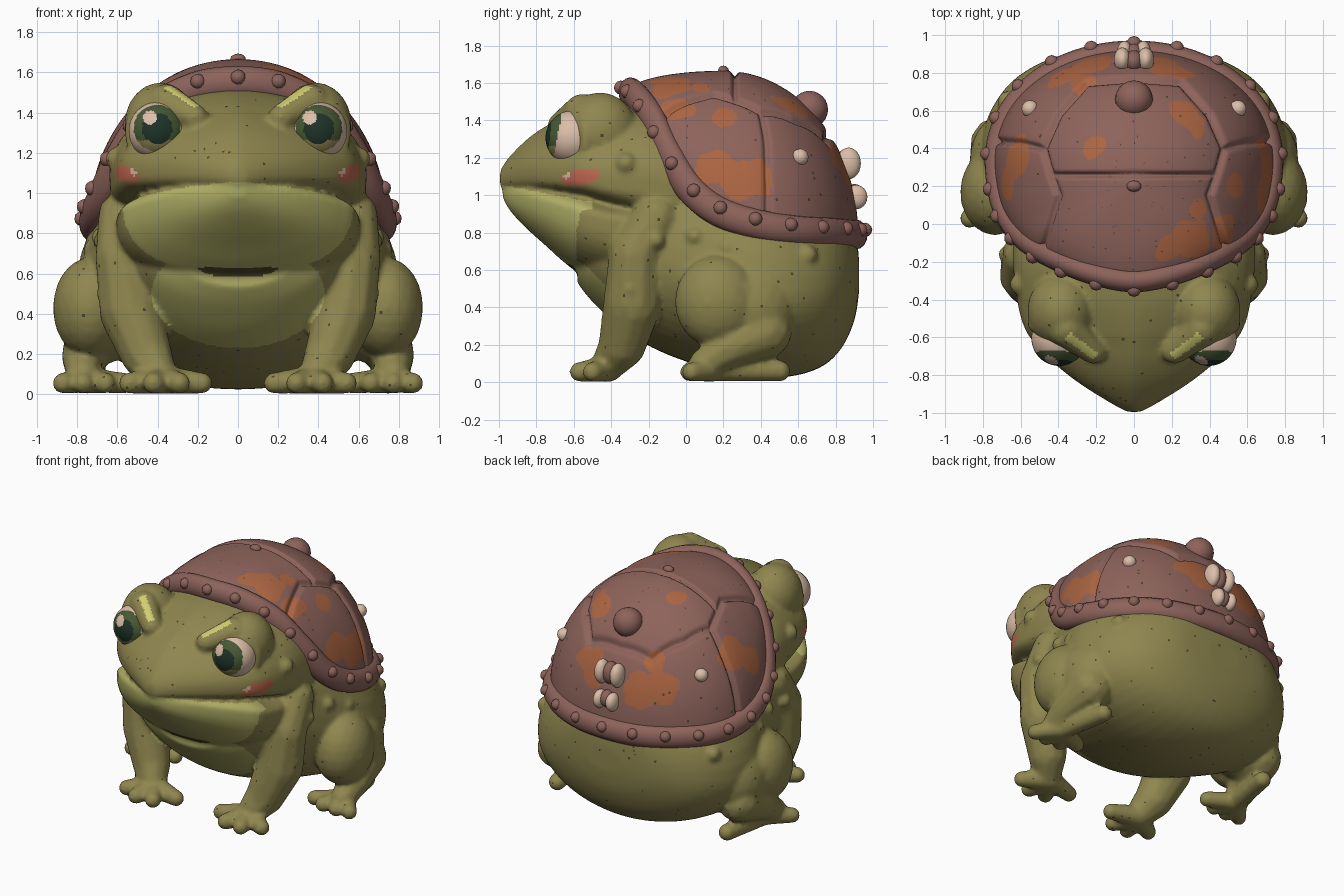
import bpy, bmesh, math, random
from mathutils import Vector, Matrix, noise
from mathutils.bvhtree import BVHTree
from mathutils.geometry import intersect_point_line

if "Cube" in bpy.data.objects:
    bpy.data.objects.remove(bpy.data.objects["Cube"])

random.seed(4)


def colour(name, r, g, b):
    m = bpy.data.materials.new(name)
    m.diffuse_color = [((c / 255 + 0.055) / 1.055) ** 2.4 for c in (r, g, b)] + [1]
    m.use_nodes = True
    m.node_tree.nodes["Principled BSDF"].inputs["Base Color"].default_value = m.diffuse_color
    return m


OLIVE = colour("olive_skin", 143, 134, 79)
THROAT = colour("pale_throat", 180, 178, 104)
SHELL = colour("shell_brown", 141, 99, 91)
ORANGE = colour("rust_patch", 172, 101, 66)
BONE = colour("bone", 220, 190, 168)
PUPIL = colour("pupil", 30, 50, 40)
IRIS = colour("iris_green", 70, 88, 52)
BLUSH = colour("blush", 192, 104, 80)
BROW = colour("brow_yellow", 208, 206, 112)
DARK = colour("dark_mark", 78, 70, 42)


def finish(name, bm, *mats):
    bmesh.ops.recalc_face_normals(bm, faces=bm.faces)
    me = bpy.data.meshes.new(name)
    bm.to_mesh(me)
    bm.free()
    ob = bpy.data.objects.new(name, me)
    bpy.context.collection.objects.link(ob)
    for m in mats:
        me.materials.append(m)
    me.polygons.foreach_set("use_smooth", [True] * len(me.polygons))
    return ob


def spline(a, b, c, d, t):
    return .5 * (2 * b + (c - a) * t + (2 * a - 5 * b + 4 * c - d) * t ** 2 + (3 * b - a - 3 * c + d) * t ** 3)


def blob(bm, loc, size, sub=3):
    size = (size,) * 3 if isinstance(size, (int, float)) else size
    mat = Matrix.Translation(loc) @ Matrix.Diagonal((*size, 1))
    bmesh.ops.create_icosphere(bm, subdivisions=sub, radius=1, matrix=mat)


def limb(bm, side, pts):
    """Rounded limb through (x, y, z, radius) points."""
    for a, b in zip(pts, pts[1:]):
        a, b = Vector(a), Vector(b)
        for i in range(11):
            p = a.lerp(b, i / 10)
            blob(bm, (p[0] * side, p[1], p[2]), p[3], 2)


def loft(bm, rows, low_power, pinch=0):
    """Closed smooth skin through (y, bottom, middle, top, half width) sections."""
    rows = [Vector(r) for r in rows]
    pad = [rows[0]] + rows + [rows[-1]]
    fine = [spline(*pad[i:i + 4], k / 5) for i in range(len(rows) - 1) for k in range(5)] + [rows[-1]]
    rings = []
    for y, bot, mid, top, hw in fine:
        ring = []
        high_power = 1.1 + pinch * min(1, max(0, (-.4 - y) / .25))
        for i in range(48):
            t = math.tau * i / 48
            c, s = math.cos(t), math.sin(t)
            x = math.copysign(abs(c) ** (high_power if s > 0 else 1), c) * hw
            z = mid + (top - mid) * s if s > 0 else mid - (mid - bot) * abs(s) ** low_power
            ring.append(bm.verts.new((x, y, z)))
        rings.append(ring)
    for a, b in zip(rings, rings[1:]):
        for i in range(48):
            bm.faces.new((a[i], a[(i + 1) % 48], b[(i + 1) % 48], b[i]))
    bm.faces.new(rings[0])
    bm.faces.new(rings[-1])


# Body: torso, upper head, jaw and limbs fused into one skin
bm = bmesh.new()
loft(bm, [(-.58, .53, .7, .9, .3), (-.5, .43, .7, 1.1, .45), (-.35, .29, .7, 1.3, .56),
          (-.15, .17, .66, 1.4, .65), (.1, .08, .56, 1.38, .74), (.35, .03, .48, 1.32, .81),
          (.55, .03, .48, 1.2, .78), (.72, .08, .5, 1.06, .68), (.83, .18, .52, .97, .54),
          (.9, .33, .55, .85, .36), (.925, .48, .55, .66, .14)], 1)
loft(bm, [(-.995, 1.05, 1.08, 1.13, .035), (-.95, 1.04, 1.1, 1.2, .12), (-.85, 1.025, 1.12, 1.3, .28),
          (-.75, 1.01, 1.12, 1.37, .41), (-.65, .99, 1.12, 1.42, .51), (-.55, .97, 1.12, 1.46, .58),
          (-.4, .92, 1.1, 1.5, .62), (-.2, .85, 1.1, 1.52, .64), (0, .8, 1.05, 1.46, .62),
          (.2, .9, 1.1, 1.4, .5)], .45, .5)
loft(bm, [(-.98, .985, 1.02, 1.07, .035), (-.935, .91, 1.01, 1.07, .13), (-.85, .82, 1, 1.06, .28),
          (-.75, .73, .97, 1.06, .41), (-.65, .64, .94, 1.05, .51), (-.55, .57, .91, 1.04, .58),
          (-.4, .52, .87, 1, .605), (-.2, .5, .85, 1, .6)], .75)
for s in (-1, 1):
    # eye mound, brow ridge and eyelid ring
    blob(bm, (.385 * s, -.46, 1.34), (.18, .2, .21))
    limb(bm, s, [(.215, -.675, 1.375, .068), (.36, -.555, 1.445, .1)])
    for k in range(32):
        c, t = math.cos(math.tau * k / 32), math.sin(math.tau * k / 32)
        blob(bm, ((.395 + .14 * c) * s, -.595 + .06 * c, 1.305 + .148 * t), .032, 2)
    # front leg and fingers
    limb(bm, s, [(.57, -.16, .88, .13), (.57, -.27, .68, .145), (.535, -.285, .42, .16),
                 (.455, -.34, .2, .13), (.39, -.42, .09, .09)])
    for x, y in ((.18, -.45), (.29, -.56), (.42, -.57), (.54, -.5)):
        limb(bm, s, [(.38, -.41, .075, .075), (x, y, .055, .055)])
    # hind leg: thigh, shin, foot and toes
    blob(bm, (.735 * s, .17, .43), (.185, .23, .25))
    blob(bm, (.67 * s, .34, .4), (.2, .25, .25))
    limb(bm, s, [(.72, .42, .27, .15), (.77, .25, .19, .11), (.77, .1, .1, .085)])
    limb(bm, s, [(.68, .5, .06, .06), (.75, .1, .07, .07)])
    for x, y in ((.87, .03), (.77, .02), (.66, .03), (.56, .08)):
        limb(bm, s, [(.75, .16, .07, .065), (x, y, .055, .054)])
    # skin warts
    for x, y, z, r in ((.6, -.32, 1.17, .06), (.68, .05, .78, .05), (.72, .22, .72, .05),
                       (.67, .65, .68, .055), (.67, -.16, .76, .05), (.885, .12, .42, .035),
                       (.83, .32, .5, .035), (.67, -.3, .5, .035)):
        blob(bm, (x * s, y, z), r, 2)
body = finish("body", bm, OLIVE, THROAT, BLUSH, BROW, DARK, BONE)
mod = body.modifiers.new("fuse", "REMESH")
mod.mode, mod.voxel_size, mod.use_smooth_shade = "VOXEL", .0145, True
mod = body.modifiers.new("soften", "SMOOTH")
mod.factor, mod.iterations = .5, 6
bpy.context.view_layer.objects.active = body
for name in ("fuse", "soften"):
    bpy.ops.object.modifier_apply(modifier=name)
for v in body.data.vertices:
    v.co.z = max(v.co.z, 0)
BROW_A, BROW_B = Vector((.21, -.7, 1.44)), Vector((.345, -.6, 1.535))


def skin_index(c, n):
    x, y, z = abs(c.x), c.y, c.z
    q = Vector((x, y, z))
    p, t = intersect_point_line(q, BROW_A, BROW_B)
    if n.z > .1 and -.05 < t < 1.05 and (p - q).length < .025:
        return 3
    if x > .44 and ((y + .56) / .105) ** 2 + ((z - 1.1 - .15 * (y + .55)) / .042) ** 2 < 1:
        return 5 if math.hypot(x - .515, z - 1.107) < .02 else 2
    fold = x < .2 and abs(z - .605 - .5 * x * x) < .024 * (1 - (x / .2) ** 4)
    lip = 1.055 - (y + .985) * .19
    if y < -.5 and z < lip and (x / .575) ** 3 + (abs(z - .98) / .37) ** 2.5 < 1:
        return 4 if fold else 1
    if y < -.12 and n.y < 0 and (x / .43) ** 2 + ((z - .5) / .27) ** 2 < 1:
        return 4 if fold else 1
    return 4 if random.random() < .004 else 0


for f in body.data.polygons:
    f.material_index = skin_index(f.center, f.normal)
    f.use_smooth = True

# Eyes, coloured by distance from the viewing axis
for s in (-1, 1):
    bm = bmesh.new()
    bmesh.ops.create_uvsphere(bm, u_segments=64, v_segments=48, radius=.146,
                              matrix=Matrix.Rotation(math.pi / 2, 4, "X"))
    for f in bm.faces:
        c = f.calc_center_median()
        d = math.hypot(c.x - .005 * s, c.z - .015)
        if c.y < 0 and d < .116:
            f.material_index = 1 if d < .076 else 2 if c.z > -.045 else 3
            if math.hypot(c.x + .04, c.z - .068) < .034:
                f.material_index = 0
    eye = finish("eye", bm, BONE, PUPIL, IRIS, OLIVE)
    eye.location = (.397 * s, -.605, 1.307)

# Shell rim path, smooth closed curve
half = [(0, -.31, 1.55), (.22, -.27, 1.52), (.42, -.19, 1.41), (.57, -.1, 1.22), (.67, .02, 1.03),
        (.725, .18, .91), (.735, .4, .84), (.66, .61, .81), (.49, .78, .8), (.26, .885, .79), (0, .92, .79)]
ctrl = [Vector(p) for p in half + [(-x, y, z) for x, y, z in half[-2:0:-1]]]
path = [spline(*(ctrl[(i + k) % len(ctrl)] for k in (-1, 0, 1, 2)), j / 18)
        for i in range(len(ctrl)) for j in range(18)]
N = len(path)

# Shell dome rising from the rim to the crown, with grooves between plates
grooves = [[(0, .26), (.44, .26), (.48, .4), (.4, .58), (.25, .75), (0, .77)],
           [(.48, .4), (.6, .43), (.75, .44)], [(.44, .26), (.4, .15), (.49, -.14)]]
segments = [(Vector((*a, 0)), Vector((*b, 0))) for g in grooves for a, b in zip(g, g[1:])]


def groove_distance(co):
    q, best = Vector((abs(co.x), co.y, 0)), 9
    for a, b in segments:
        p, t = intersect_point_line(q, a, b)
        best = min(best, (q - a.lerp(b, min(1, max(0, t)))).length)
    return best


bm = bmesh.new()
crown, core = Vector((0, .2, 1.665)), Vector((0, .25, .8))
STEPS = 90
rings = []
for j in range(STEPS):
    a = math.pi / 2 * j / STEPS
    rings.append([bm.verts.new((crown.x + (p.x - crown.x) * math.cos(a),
                                crown.y + (p.y - crown.y) * math.cos(a),
                                p.z + (crown.z - p.z) * math.sin(a))) for p in path])
tip = bm.verts.new(crown)
for a, b in zip(rings, rings[1:]):
    for i in range(N):
        bm.faces.new((a[i], a[(i + 1) % N], b[(i + 1) % N], b[i]))
for i in range(N):
    bm.faces.new((rings[-1][i], rings[-1][(i + 1) % N], tip))
tree = BVHTree.FromBMesh(bm)


def on_dome(x, y):
    hit = tree.ray_cast(Vector((x, y, 3)), Vector((0, 0, -1)))[0]
    return hit if hit else Vector((x, y, 1))


patches = [(on_dome(x, y), r) for x, y, r in (
    (-.22, .4, .06), (.26, .6, .07), (.33, .52, .075), (.2, .81, .1), (-.23, .85, .12), (-.36, .79, .11),
    (-.63, .36, .12), (-.67, .22, .09), (.69, .17, .1), (.712, .27, .11), (.7, .38, .09), (.3, -.08, .12),
    (.2, -.13, .07), (.33, .08, .06), (.48, -.05, .09), (.53, .2, .06), (.15, .86, .07), (-.28, .75, .07))]
for f in bm.faces:
    c = f.calc_center_median()
    wob = 1 + .55 * noise.noise(c * 9)
    if any((c - p).length < r * wob for p, r in patches):
        f.material_index = 1
    if random.random() < .003:
        f.material_index = 2
for v in bm.verts:
    v.co += (core - v.co).normalized() * .03 * math.exp(-(groove_distance(v.co) / .014) ** 2)
finish("shell_dome", bm, SHELL, ORANGE, DARK)

# Rounded shell rim
bm = bmesh.new()
rings, frames = [], []
for i, p in enumerate(path):
    t = (path[(i + 1) % N] - path[i - 1]).normalized()
    n = t.cross(Vector((0, 0, 1))).normalized()
    b = n.cross(t)
    p = p - n * .012
    frames.append((p, n, b))
    rings.append([bm.verts.new(p + n * .063 * math.cos(math.tau * k / 16) + b * .08 * math.sin(math.tau * k / 16))
                  for k in range(16)])
for i in range(N):
    a, b = rings[i], rings[(i + 1) % N]
    for k in range(16):
        bm.faces.new((a[k], b[k], b[(k + 1) % 16], a[(k + 1) % 16]))
finish("shell_rim", bm, SHELL)

# Studs around the rim, crown bumps and growth bases
bm = bmesh.new()
for i in range(0, N, 15):
    p, n, b = frames[i]
    blob(bm, p + n * .05 + b * .025, .038, 2)
blob(bm, on_dome(0, .66) + Vector((0, 0, -.005)), (.1, .1, .1))
blob(bm, on_dome(0, .2), (.04, .03, .028), 2)
blob(bm, (0, .86, 1.17), (.05, .06, .08))
blob(bm, (0, .9, 1.0), (.045, .055, .06))
finish("shell_studs", bm, SHELL)

# Bone growths at the back and on the flanks
bm = bmesh.new()
for s in (-1, 1):
    blob(bm, (.062 * s, .87, 1.17), (.045, .065, .085))
    blob(bm, (.05 * s, .91, .99), (.04, .06, .065))
    blob(bm, on_dome(.55 * s, .61), .045)
finish("bone_growths", bm, BONE)
